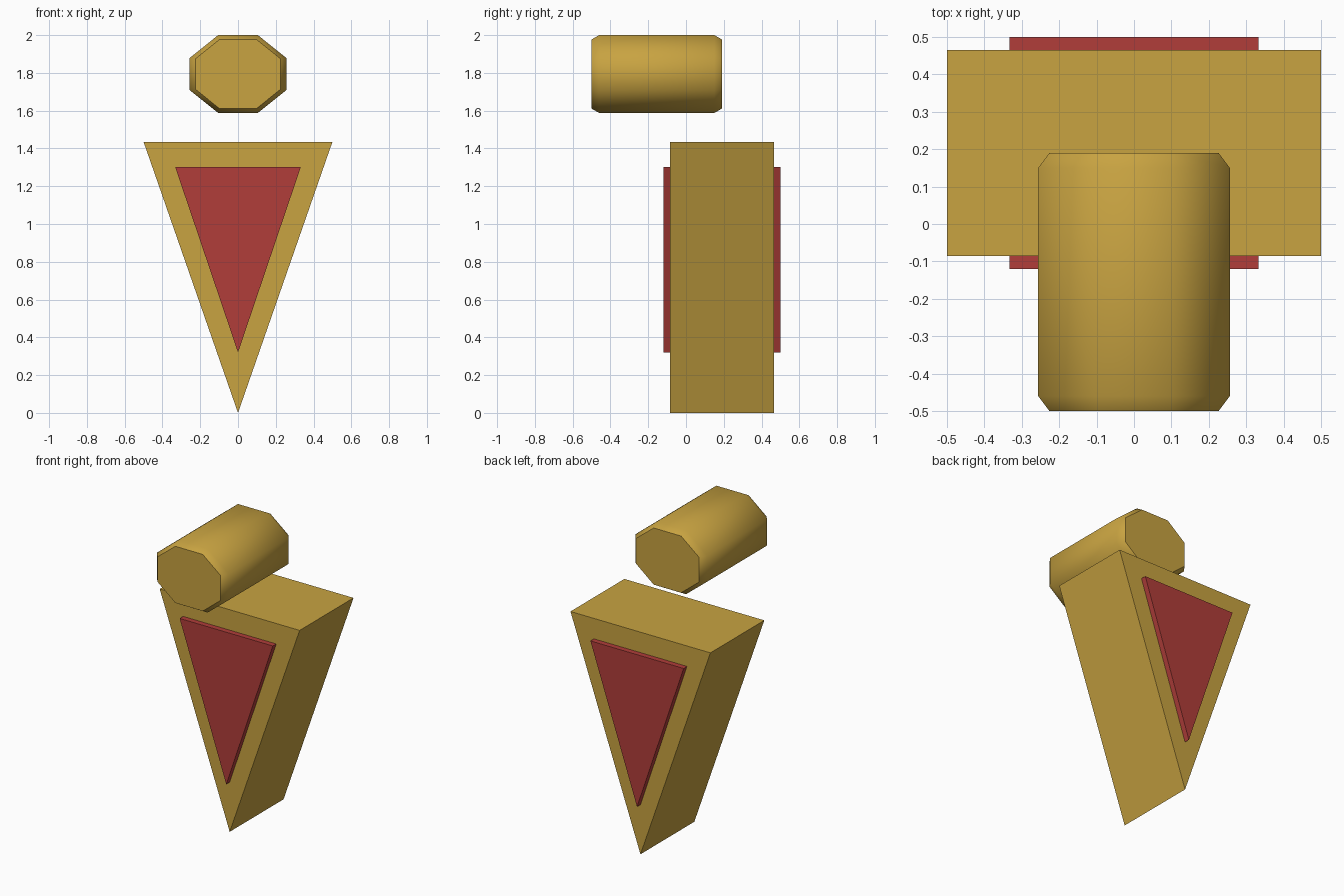
import bpy
import bmesh
import math

cube = bpy.data.objects.get("Cube")
if cube:
    bpy.data.objects.remove(cube, do_unlink=True)


def make_material(name, colour):
    mat = bpy.data.materials.new(name)
    mat.use_nodes = True
    mat.diffuse_color = colour
    mat.node_tree.nodes["Principled BSDF"].inputs["Base Color"].default_value = colour
    return mat


gold = make_material("gold", (0.578, 0.366, 0.053, 1))
red = make_material("red", (0.44, 0.048, 0.042, 1))


def loft(name, sections, mat):
    """Join matching (y, [(x, z), ...]) outlines from front to back and cap the ends."""
    bm = bmesh.new()
    rings = [[bm.verts.new((x, y, z)) for x, z in outline] for y, outline in sections]
    for a, b in zip(rings, rings[1:]):
        for i in range(len(a)):
            j = (i + 1) % len(a)
            bm.faces.new((a[i], a[j], b[j], b[i]))
    bm.faces.new(rings[0])
    bm.faces.new(rings[-1])
    bmesh.ops.recalc_face_normals(bm, faces=bm.faces)
    mesh = bpy.data.meshes.new(name)
    bm.to_mesh(mesh)
    bm.free()
    mesh.materials.append(mat)
    obj = bpy.data.objects.new(name, mesh)
    bpy.context.collection.objects.link(obj)
    return obj


def triangle(half_width, top, tip):
    return [(-half_width, top), (0, tip), (half_width, top)]


def octagon(half_x, half_z, flat_x, flat_z, centre_z):
    corner = [(half_x, flat_z), (flat_x, half_z)]
    right = [(x, -z) for x, z in reversed(corner)] + corner
    ring = right + [(-x, z) for x, z in reversed(right)]
    return [(x, centre_z + z) for x, z in ring]


# Wedge body with a raised panel on the front and back
loft("wedge_body", [(y, triangle(0.5, 1.435, 0)) for y in (-0.085, 0.465)], gold)
panel = triangle(0.333, 1.303, 0.32)
loft("front_panel", [(y, panel) for y in (-0.12, -0.08)], red)
loft("back_panel", [(y, panel) for y in (0.46, 0.5)], red)

# Floating octagonal head with chamfered ends
full = octagon(0.256, 0.206, 0.105, 0.085, 1.794)
end = octagon(0.226, 0.183, 0.098, 0.08, 1.794)
head = loft("octagonal_head", [(-0.5, end), (-0.46, full), (0.15, full), (0.19, end)], gold)
bpy.ops.object.select_all(action="DESELECT")
head.select_set(True)
bpy.context.view_layer.objects.active = head
bpy.ops.object.shade_smooth_by_angle(angle=math.radians(45))
